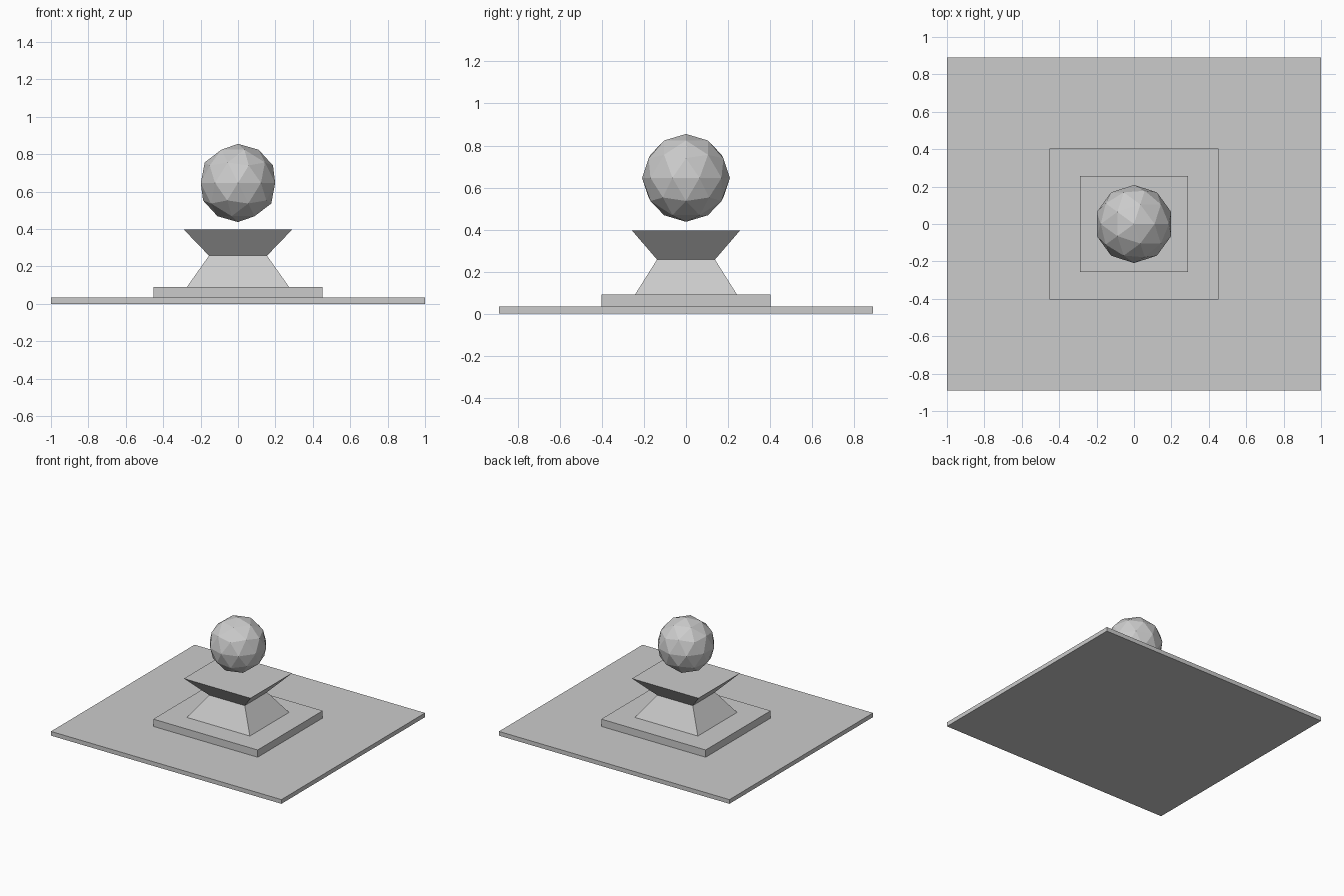
import bpy
import bmesh

default = bpy.data.objects.get("Cube")
if default:
    bpy.data.objects.remove(default, do_unlink=True)

# One plain stone colour for everything
COLOUR = (0.6, 0.6, 0.6, 1.0)
stone = bpy.data.materials.new("grey_stone")
stone.use_nodes = True
stone.diffuse_color = COLOUR
stone.node_tree.nodes["Principled BSDF"].inputs["Base Color"].default_value = COLOUR

DEPTH = 0.89  # every block is this much shallower than it is wide


def add_object(name, bm):
    bmesh.ops.recalc_face_normals(bm, faces=bm.faces)
    mesh = bpy.data.meshes.new(name)
    bm.to_mesh(mesh)
    bm.free()
    mesh.materials.append(stone)
    obj = bpy.data.objects.new(name, mesh)
    bpy.context.collection.objects.link(obj)
    return obj


def block(name, z_low, z_high, half_low, half_high):
    """Rectangular block whose sides may taper from bottom to top."""
    bm = bmesh.new()
    bmesh.ops.create_cube(bm, size=2)
    for v in bm.verts:
        top = v.co.z > 0
        half = half_high if top else half_low
        v.co = (v.co.x * half, v.co.y * half * DEPTH, z_high if top else z_low)
    return add_object(name, bm)


# Stepped base
block("ground_slab", 0.0, 0.033, 1.0, 1.0)
block("plinth", 0.033, 0.09, 0.453, 0.453)

# Pedestal narrowing to a waist, then flaring out
block("lower_pedestal", 0.09, 0.257, 0.273, 0.155)
block("upper_pedestal", 0.257, 0.396, 0.155, 0.289)

# Faceted ball hovering above the pedestal
bm = bmesh.new()
bmesh.ops.create_icosphere(bm, subdivisions=2, radius=0.209)
ball = add_object("floating_ball", bm)
ball.location.z = 0.646
